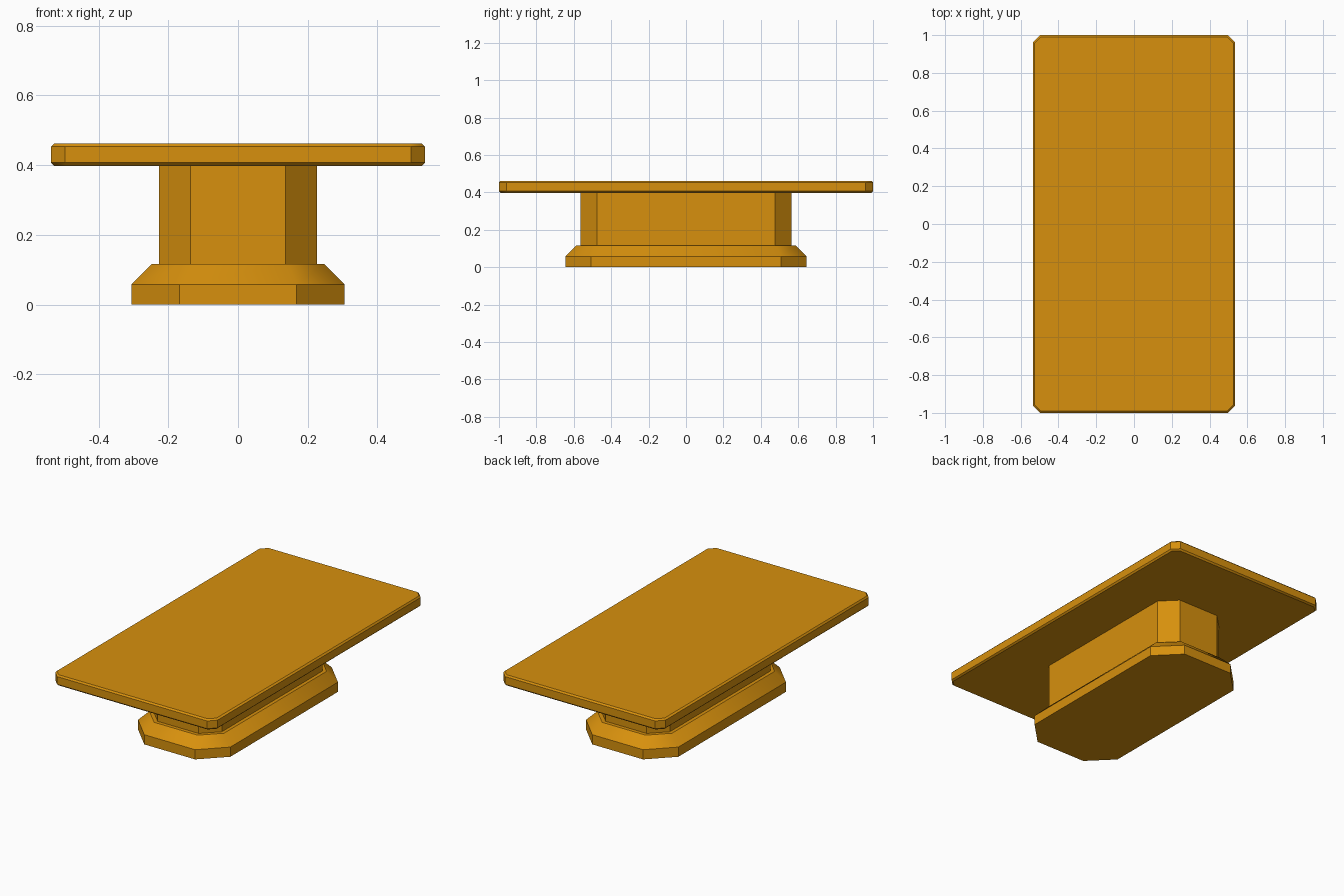
import bpy, bmesh, math

cube = bpy.data.objects.get("Cube")
if cube:
    bpy.data.objects.remove(cube, do_unlink=True)

COLOUR = (0.68, 0.28, 0.004, 1.0)
amber = bpy.data.materials.new("amber")
amber.use_nodes = True
amber.diffuse_color = COLOUR
amber.node_tree.nodes["Principled BSDF"].inputs["Base Color"].default_value = COLOUR


def octagon(hx, hy, cut):
    """Rectangle outline with its four corners cut off, counter-clockwise."""
    quarter = [(hx, hy - cut), (hx - cut, hy)]
    mirrored = [(-x, y) for x, y in reversed(quarter)]
    half = quarter + mirrored
    return half + [(-x, -y) for x, y in half]


def stacked_part(name, hx, hy, cut, layers):
    """Loft the outline through (height, inset) layers and cap both ends."""
    bm = bmesh.new()
    rings = []
    for z, inset in layers:
        ring_cut = cut - inset * (2 - math.sqrt(2))
        outline = octagon(hx - inset, hy - inset, ring_cut)
        rings.append([bm.verts.new((x, y, z)) for x, y in outline])
    for low, high in zip(rings, rings[1:]):
        for i in range(len(low)):
            j = (i + 1) % len(low)
            bm.faces.new((low[i], low[j], high[j], high[i]))
    bm.faces.new(reversed(rings[0]))
    bm.faces.new(rings[-1])
    mesh = bpy.data.meshes.new(name)
    bm.to_mesh(mesh)
    bm.free()
    mesh.materials.append(amber)
    obj = bpy.data.objects.new(name, mesh)
    bpy.context.collection.objects.link(obj)
    # Blend only around the sloped bands; all other edges stay sharp
    bpy.ops.object.select_all(action="DESELECT")
    obj.select_set(True)
    bpy.context.view_layer.objects.active = obj
    bpy.ops.object.shade_smooth_by_angle(angle=math.radians(38))
    return obj


# Foot with a sloped upper band
stacked_part("base", 0.305, 0.645, 0.137, [(0, 0), (0.058, 0), (0.116, 0.058)])
# Upright block
stacked_part("pedestal", 0.226, 0.565, 0.09, [(0.116, 0), (0.4, 0)])
# Slab with chamfered rims
stacked_part("table_top", 0.536, 1.0, 0.04,
             [(0.398, 0.009), (0.407, 0), (0.453, 0), (0.462, 0.009)])
